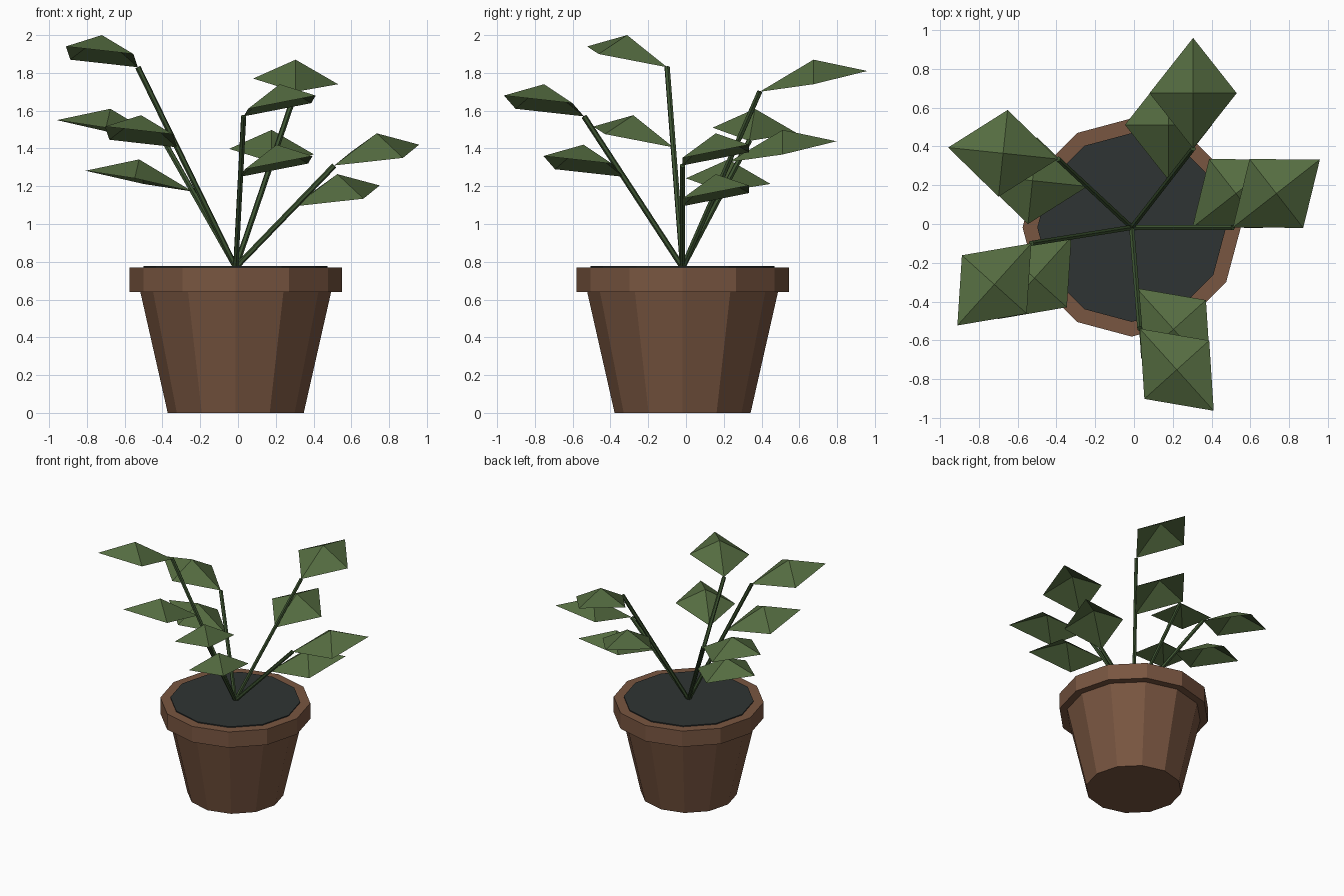
import bpy, bmesh
from math import cos, sin, pi, radians
from mathutils import Vector

if "Cube" in bpy.data.objects:
    bpy.data.objects.remove(bpy.data.objects["Cube"])

CX, CY = -0.012, -0.018          # pot axis
SIDES = 12


def material(name, rgb):
    m = bpy.data.materials.new(name)
    m.diffuse_color = (*rgb, 1)
    m.use_nodes = True
    m.node_tree.nodes["Principled BSDF"].inputs["Base Color"].default_value = m.diffuse_color
    return m


CLAY = material("clay", (0.19, 0.092, 0.052))
SOIL = material("dark_soil", (0.028, 0.034, 0.033))
STEM = material("stem_green", (0.045, 0.085, 0.03))
LEAF = material("leaf_green", (0.09, 0.15, 0.052))


def finish(name, bm, mat, recalc=True):
    if recalc:
        bmesh.ops.recalc_face_normals(bm, faces=bm.faces)
    me = bpy.data.meshes.new(name)
    bm.to_mesh(me)
    bm.free()
    me.materials.append(mat)
    ob = bpy.data.objects.new(name, me)
    bpy.context.collection.objects.link(ob)
    return ob


def lathe(name, profile, mat):
    """Faceted solid of revolution, capped at both ends."""
    bm = bmesh.new()
    rings = [[bm.verts.new((CX + r * cos(2 * pi * i / SIDES),
                            CY + r * sin(2 * pi * i / SIDES), z))
              for i in range(SIDES)] for r, z in profile]
    for a, b in zip(rings, rings[1:]):
        for i in range(SIDES):
            j = (i + 1) % SIDES
            bm.faces.new((a[i], a[j], b[j], b[i]))
    bm.faces.new(rings[0])
    bm.faces.new(rings[-1])
    return finish(name, bm, mat)


def stem(name, start, end, r=0.015):
    axis = end - start
    bm = bmesh.new()
    bmesh.ops.create_cone(bm, cap_ends=True, segments=6, radius1=r, radius2=r,
                          depth=axis.length)
    ob = finish(name, bm, STEM)
    ob.rotation_euler = axis.to_track_quat('Z', 'Y').to_euler()
    ob.location = (start + end) / 2


def leaf(name, base, heading):
    """Tilted rhombus sheet, its centre pushed up to a point."""
    d = Vector((cos(heading), sin(heading), 0))
    side = Vector((-d.y, d.x, 0)) * 0.225 + Vector((0, 0, 0.015))
    mid = base + d * 0.285 + Vector((0, 0, 0.055))
    tip = base + d * 0.57 + Vector((0, 0, 0.11))
    bm = bmesh.new()
    rim = [bm.verts.new(p) for p in (base, mid - side, tip, mid + side)]
    top = bm.verts.new(mid + Vector((0, 0, 0.115)))
    for i in range(4):
        bm.faces.new((rim[i], rim[(i + 1) % 4], top))
    finish(name, bm, LEAF, recalc=False)


# pot with overhanging rim, and soil filling it
lathe("pot", [(0.36, 0), (0.505, 0.64)], CLAY)
lathe("pot_rim", [(0.505, 0.64), (0.563, 0.64), (0.563, 0.77), (0.487, 0.77)], CLAY)
lathe("soil", [(0.487, 0.74), (0.487, 0.778)], SOIL)

# stems: tip position and leaf heading; each carries two identical leaves
root = Vector((CX, CY, 0.77))
stems = [((0.51, -0.018, 1.31), 38),
         ((0.305, 0.39, 1.70), 90),
         ((-0.392, 0.335, 1.44), 174),
         ((-0.53, -0.10, 1.83), 228),
         ((0.03, -0.54, 1.57), 312)]
for n, (tip, heading) in enumerate(stems, 1):
    tip = Vector(tip)
    stem(f"stem_{n}", root, tip)
    leaf(f"upper_leaf_{n}", tip, radians(heading))
    leaf(f"lower_leaf_{n}", root.lerp(tip, 0.6), radians(heading))
